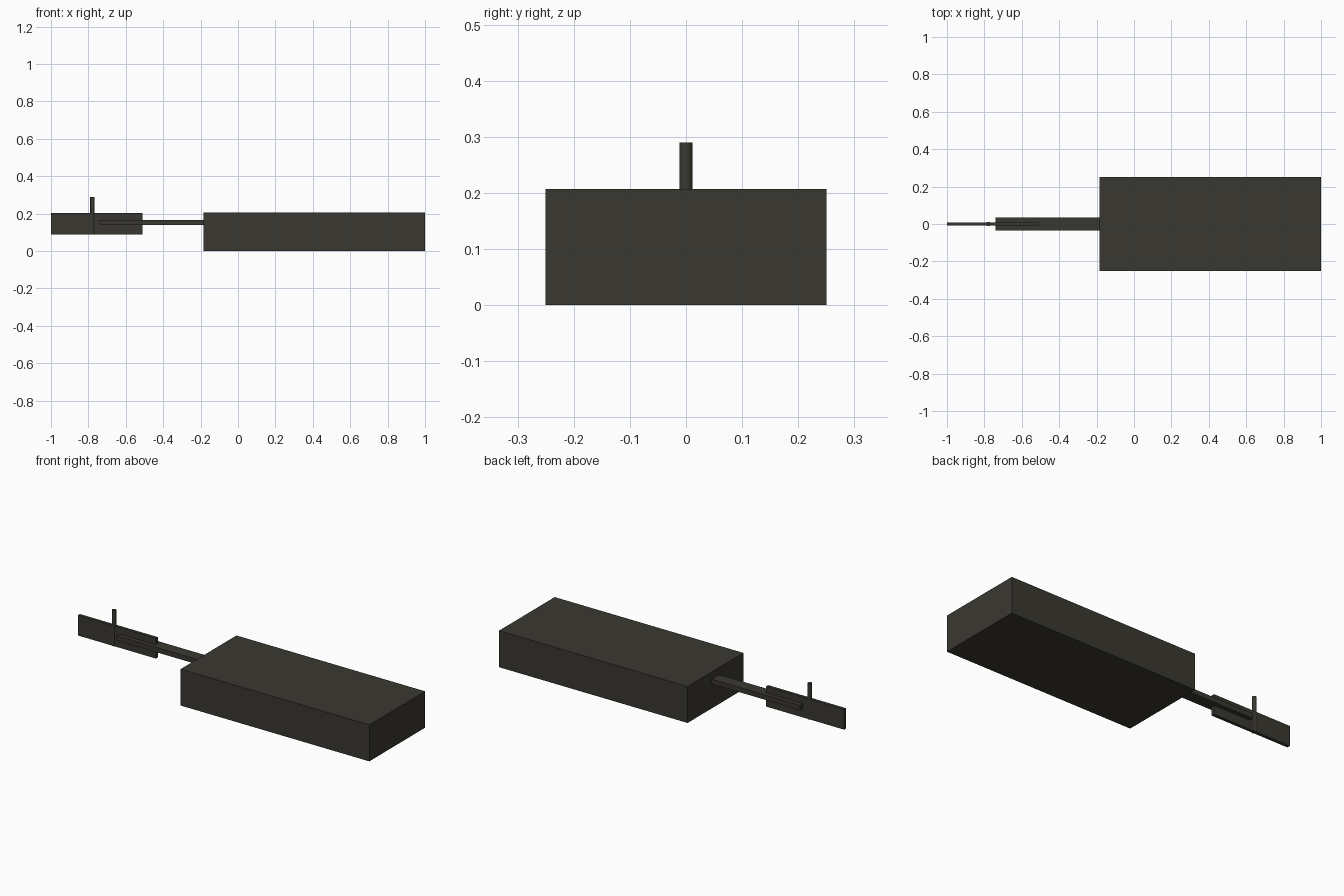
import bpy

if "Cube" in bpy.data.objects:
    bpy.data.objects.remove(bpy.data.objects["Cube"])

dark = bpy.data.materials.new("charcoal")
dark.diffuse_color = (0.042, 0.039, 0.030, 1)
dark.use_nodes = True
dark.node_tree.nodes["Principled BSDF"].inputs["Base Color"].default_value = dark.diffuse_color


def finish(name):
    ob = bpy.context.object
    ob.name = name
    ob.data.materials.append(dark)
    return ob


def box(name, lo, hi):
    """Box between two opposite corners."""
    bpy.ops.mesh.primitive_cube_add(size=1, location=[(a + b) / 2 for a, b in zip(lo, hi)])
    ob = finish(name)
    ob.scale = [b - a for a, b in zip(lo, hi)]
    bpy.ops.object.transform_apply(location=False, rotation=False, scale=True)
    return ob


# main block
box("body", (-0.185, -0.25, 0), (1, 0.25, 0.207))
# flat bar joining body and blade
box("connecting_bar", (-0.74, -0.034, 0.139), (-0.185, 0.034, 0.166))
# thin upright plate at the end
box("end_plate", (-1, -0.009, 0.088), (-0.51, 0.009, 0.203))
# vertical pin through the plate
bpy.ops.mesh.primitive_cylinder_add(vertices=16, radius=0.012, depth=0.202,
                                    location=(-0.778, 0, 0.189))
finish("pin")
bpy.ops.object.shade_smooth_by_angle()
